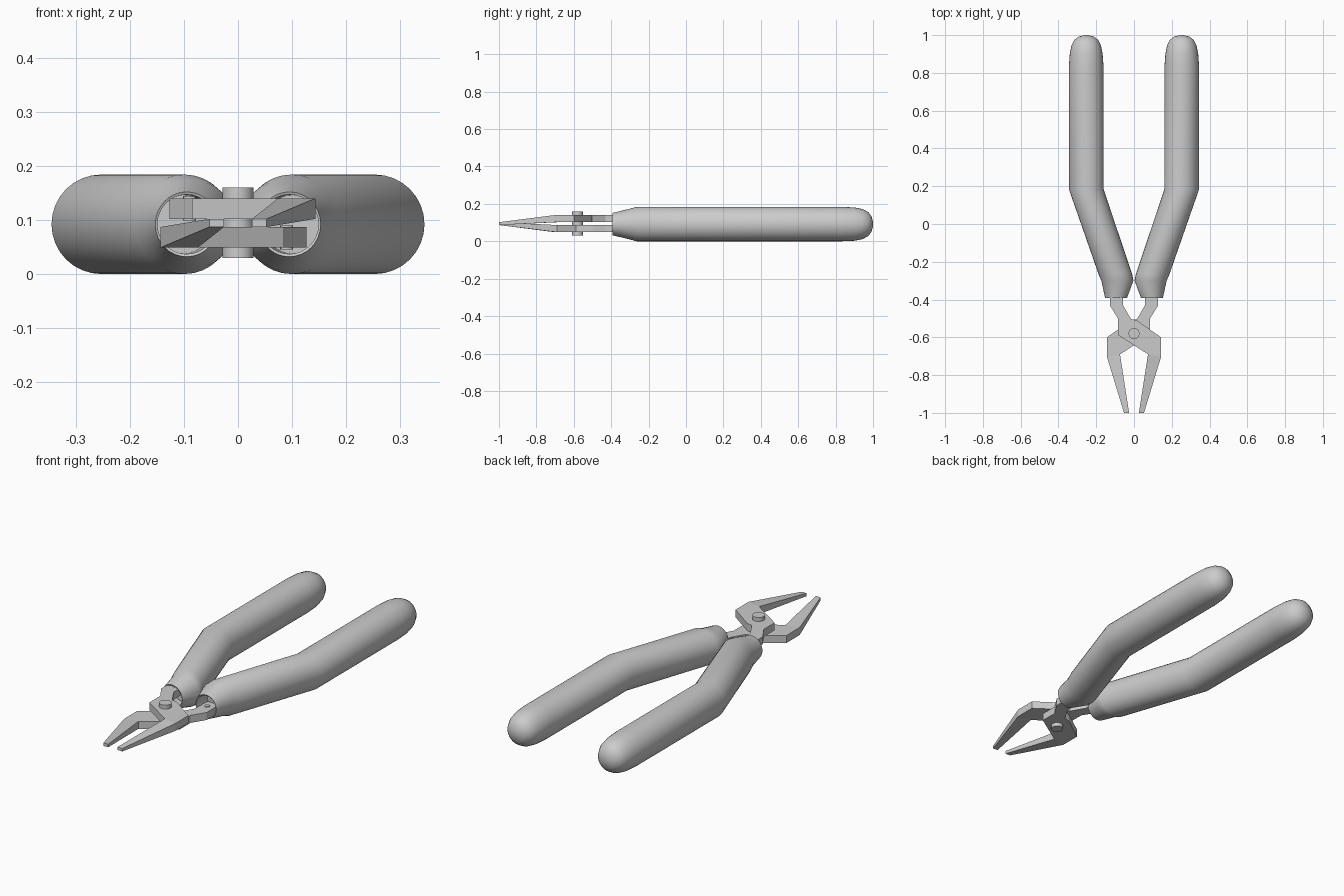
import bpy, bmesh, math

if "Cube" in bpy.data.objects:
    bpy.data.objects.remove(bpy.data.objects["Cube"])

ZC = 0.092  # mid height of the handles


def finish(bm, name, smooth=False):
    bmesh.ops.recalc_face_normals(bm, faces=bm.faces)
    me = bpy.data.meshes.new(name)
    bm.to_mesh(me)
    bm.free()
    ob = bpy.data.objects.new(name, me)
    bpy.context.collection.objects.link(ob)
    if smooth:
        bpy.ops.object.select_all(action='DESELECT')
        ob.select_set(True)
        bpy.context.view_layer.objects.active = ob
        bpy.ops.object.shade_smooth_by_angle(angle=math.radians(30))
    return ob


def cylinder(name, x, y, z0, z1, r, n):
    bm = bmesh.new()
    bmesh.ops.create_cone(bm, cap_ends=True, segments=n, radius1=r, radius2=r, depth=z1 - z0)
    bmesh.ops.translate(bm, verts=bm.verts, vec=(x, y, (z0 + z1) / 2))
    return finish(bm, name, True)


# handle sections: (y, centre x, radius x, radius z), starting inside the hollow mouth
SECTIONS = [
    (-0.31, 0.100, 0.053, 0.054), (-0.39, 0.095, 0.054, 0.055),
    (-0.392, 0.095, 0.058, 0.060), (-0.30, 0.088, 0.085, 0.082),
    (-0.265, 0.099, 0.089, 0.092), (0.185, 0.253, 0.092, 0.092),
    (0.83, 0.253, 0.092, 0.092), (0.90, 0.253, 0.087, 0.089),
    (0.945, 0.253, 0.078, 0.080), (0.975, 0.253, 0.063, 0.064),
    (0.992, 0.253, 0.040, 0.041), (0.999, 0.253, 0.015, 0.015),
]


def handle(name, side, n=32):
    bm = bmesh.new()
    rings = []
    for y, cx, rx, rz in SECTIONS:
        rings.append([bm.verts.new((side * (cx + rx * math.cos(2 * math.pi * i / n)), y,
                                    ZC + rz * math.sin(2 * math.pi * i / n))) for i in range(n)])
    for a, b in zip(rings, rings[1:]):
        for i in range(n):
            j = (i + 1) % n
            bm.faces.new((a[i], a[j], b[j], b[i]))
    bm.faces.new(rings[0])
    tip = bm.verts.new((side * 0.253, 1.0, ZC))
    for i in range(n):
        bm.faces.new((rings[-1][i], rings[-1][(i + 1) % n], tip))
    return finish(bm, name, True)


# jaw outline; the last two points of BODY carry the tapering nose
BODY = [(0.074, -0.69), (-0.085, -0.587), (-0.085, -0.50), (-0.127, -0.432), (-0.127, -0.33),
        (-0.06, -0.33), (-0.058, -0.43), (-0.016, -0.503), (0.015, -0.51), (0.143, -0.60),
        (0.143, -0.704)]
TIP = [(0.053, -1.0), (0.026, -1.0)]


def jaw(name, side, z0, z1):
    bm = bmesh.new()
    layers = []
    for z, zt in ((z0, 0.087), (z1, 0.102)):
        body = [bm.verts.new((side * x, y, z)) for x, y in BODY]
        tip = [bm.verts.new((side * x, y, zt)) for x, y in TIP]
        bm.faces.new(body)
        bm.faces.new([body[0], body[-1]] + tip)
        layers.append(body + tip)
    a, b = layers
    for i in range(len(a)):
        j = (i + 1) % len(a)
        bm.faces.new((a[i], a[j], b[j], b[i]))
    return finish(bm, name)


handle("right_handle", 1)
handle("left_handle", -1)
jaw("upper_jaw", 1, 0.102, 0.140)
jaw("lower_jaw", -1, 0.049, 0.087)

# pivot bolt and small tang pins
cylinder("pivot_bolt", 0, -0.58, 0.03, 0.16, 0.029, 24)
cylinder("left_tang_pin", -0.09, -0.375, 0.099, 0.144, 0.012, 12)
cylinder("right_tang_pin", 0.09, -0.375, 0.045, 0.09, 0.012, 12)
